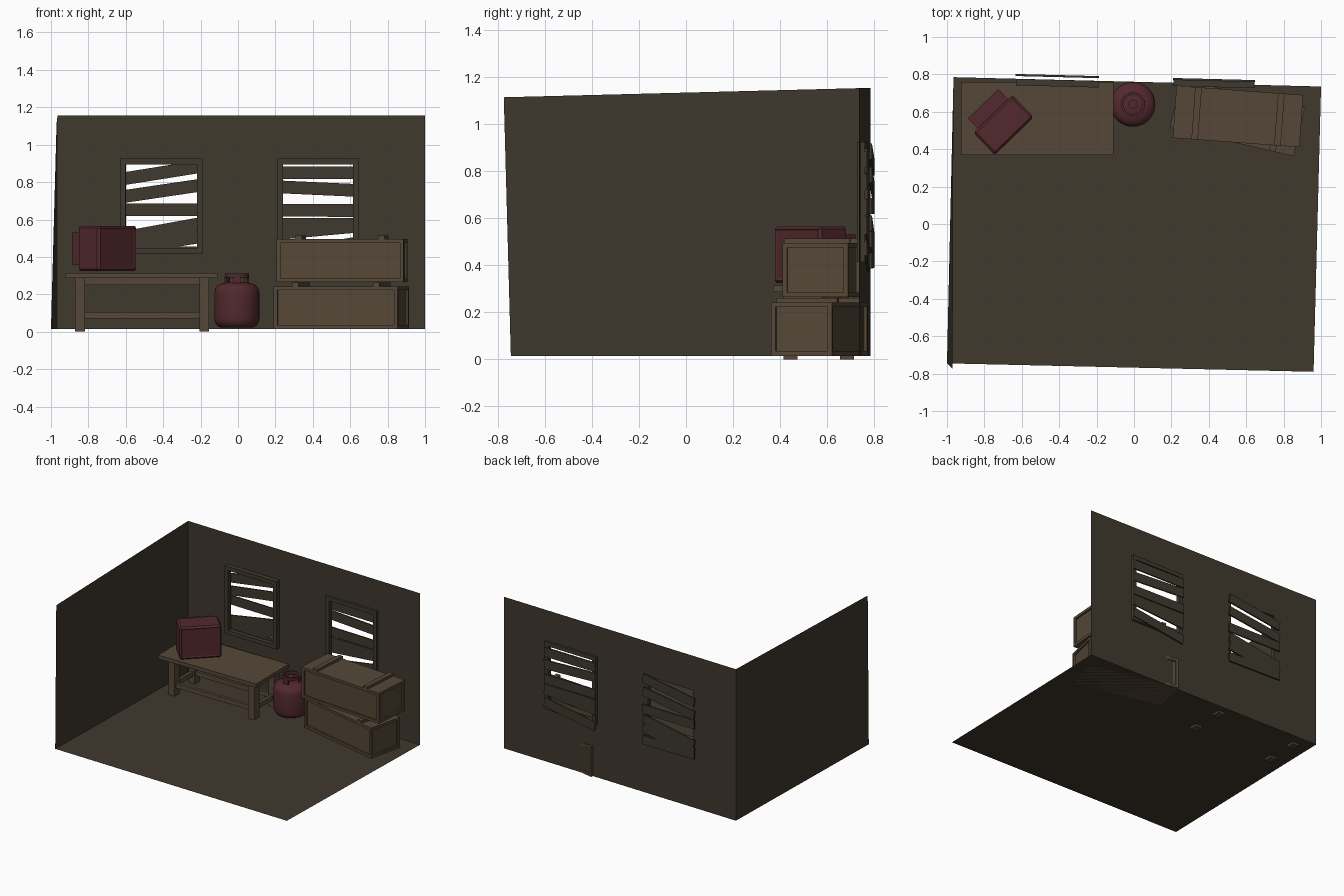
import bpy, bmesh, math
from mathutils import Matrix, Vector

if "Cube" in bpy.data.objects:
    bpy.data.objects.remove(bpy.data.objects["Cube"])


def mat(name, col):
    m = bpy.data.materials.new(name)
    m.diffuse_color = (*col, 1)
    m.use_nodes = True
    m.node_tree.nodes["Principled BSDF"].inputs["Base Color"].default_value = m.diffuse_color
    return m


WALL = mat("wall_paint", (0.05, 0.041, 0.027))
FLOOR = mat("floor_boards", (0.052, 0.04, 0.027))
WOOD = mat("wood", (0.09, 0.064, 0.038))
DARK = mat("dark_wood", (0.048, 0.041, 0.028))
RED = mat("red_paint", (0.085, 0.022, 0.026))


def add(name, bm, m):
    me = bpy.data.meshes.new(name)
    bm.to_mesh(me)
    bm.free()
    ob = bpy.data.objects.new(name, me)
    bpy.context.collection.objects.link(ob)
    me.materials.append(m)
    return ob


def bm_box(bm, c, s):
    return bmesh.ops.create_cube(bm, size=1, matrix=Matrix.Translation(c) @ Matrix.Diagonal((*s, 1)))


def box(name, c, s, m, rot=(0, 0, 0)):
    bm = bmesh.new()
    bm_box(bm, (0, 0, 0), s)
    ob = add(name, bm, m)
    ob.location, ob.rotation_euler = c, rot
    return ob


def span(name, x, y, z, m):
    return box(name, [(a + b) / 2 for a, b in (x, y, z)], [b - a for a, b in (x, y, z)], m)


def poly(name, pts, m):
    bm = bmesh.new()
    bm.faces.new([bm.verts.new(p) for p in pts])
    return add(name, bm, m)


# room shell: floor, left wall, back wall with two window openings
def wall_y(x):
    return 0.785 - (x + 0.965) * 0.0255


F = 0.015
TILT = -math.atan(0.0255)
back_l, front_l = (-0.965, 0.785, F), (-1.0, -0.745, F)
poly("floor", [front_l, (0.96, -0.79, F), (1, 0.735, F), back_l], FLOOR)
poly("left_wall", [front_l, back_l, (-0.965, 0.785, 1.155), (-0.97, -0.775, 1.115)], WALL)
xs = (-0.965, -0.60, -0.22, 0.24, 0.615, 1.0)
zs = (F, 0.44, 0.90, 1.155)
bm = bmesh.new()
grid = [[bm.verts.new((x, wall_y(x), z)) for z in zs] for x in xs]
for i in range(5):
    for k in range(3):
        if k == 1 and i in (1, 3):
            continue
        bm.faces.new((grid[i][k], grid[i + 1][k], grid[i + 1][k + 1], grid[i][k + 1]))
add("back_wall", bm, WALL)


# windows: frame inside, boards nailed on outside (left z, right z of each centre)
def window(side, x0, x1, off, boards):
    cx = (x0 + x1) / 2
    w, t, z0, z1 = x1 - x0, 0.03, 0.415, 0.925
    bm = bmesh.new()
    for s in (-1, 1):
        bm_box(bm, (s * (w - t) / 2, 0, (z0 + z1) / 2), (t, 0.035, z1 - z0))
    for z in (z0 + t / 2, z1 - t / 2):
        bm_box(bm, (0, 0, z), (w - 2 * t, 0.035, t))
    fr = add(side + "_window_frame", bm, DARK)
    fr.location = (cx, wall_y(cx) + off, 0)
    fr.rotation_euler.z = TILT
    for n, (a, b) in enumerate(boards):
        box(f"{side}_window_board_{n}", (cx, wall_y(cx) + 0.02, (a + b) / 2), (w, 0.011, 0.068),
            DARK, (0, -math.atan2(b - a, w), TILT))


window("left", -0.63, -0.19, -0.018,
       [(0.815, 0.885), (0.72, 0.785), (0.652, 0.652), (0.50, 0.58), (0.44, 0.51), (0.425, 0.42)])
window("right", 0.21, 0.645, 0.0,
       [(0.85, 0.85), (0.775, 0.755), (0.65, 0.648), (0.575, 0.575), (0.405, 0.475)][:4]
       + [(0.525, 0.565), (0.405, 0.475)])

# table
span("table_top", (-0.925, -0.11), (0.37, 0.76), (0.287, 0.315), WOOD)
legs_x, legs_y = (-0.845, -0.18), (0.445, 0.685)
for x in legs_x:
    for y in legs_y:
        span("table_leg", (x - 0.026, x + 0.026), (y - 0.03, y + 0.03), (0, 0.287), WOOD)
for z0, z1 in ((0.25, 0.287), (0.07, 0.105)):
    for y in legs_y:
        span("table_long_rail", (-0.82, -0.205), (y - 0.012, y + 0.012), (z0, z1), WOOD)
    for x in legs_x:
        span("table_side_rail", (x - 0.012, x + 0.012), (0.475, 0.655), (z0, z1), WOOD)


# crates: box with recessed panels on the sides, battens across the lid
def crate(name, cx, cy, ang, l, d, z0, z1):
    bm = bmesh.new()
    bm_box(bm, (0, 0, (z0 + z1) / 2), (l, d, z1 - z0))
    bm.normal_update()
    sides = [f for f in bm.faces if abs(f.normal.z) < 0.5]
    rim = bmesh.ops.inset_individual(bm, faces=sides, thickness=0.028, depth=0)
    bm.normal_update()
    for f in sides:
        new = bmesh.ops.extrude_discrete_faces(bm, faces=[f])["faces"][0]
        bmesh.ops.translate(bm, verts=new.verts, vec=-new.normal * 0.012)
    for s in (-1, 1):
        bm_box(bm, (s * 0.222, 0, z1 + 0.008), (0.035, d, 0.022))
    ob = add(name, bm, WOOD)
    ob.location = (cx, cy, 0)
    ob.rotation_euler.z = math.radians(ang)


crate("lower_crate", 0.552, 0.568, -13, 0.68, 0.265, 0.015, 0.243)
crate("upper_crate", 0.556, 0.575, -4.2, 0.68, 0.28, 0.265, 0.495)

# old television: cabinet, shallow screen recess, narrower rear housing
bm = bmesh.new()
bm_box(bm, (0, 0.0825, 0.445), (0.29, 0.165, 0.242))
bmesh.ops.bevel(bm, geom=bm.edges[:], offset=0.012, segments=1, affect='EDGES')
bm.normal_update()
front = [f for f in bm.faces if f.normal.y < -0.99]
bmesh.ops.inset_region(bm, faces=front, thickness=0.012, depth=-0.004)
bm_box(bm, (0, 0.2, 0.445), (0.226, 0.08, 0.172))
tv = add("television", bm, RED)
tv.location = (-0.64, 0.47, 0)
tv.rotation_euler.z = math.radians(44)


# gas bottle: lathed body, carrying collar, valve
def lathe(name, prof, m, steps=32):
    bm = bmesh.new()
    vs = [bm.verts.new((r, 0, z)) for r, z in prof]
    es = [bm.edges.new(p) for p in zip(vs, vs[1:])]
    bmesh.ops.spin(bm, geom=vs + es, cent=(0, 0, 0), axis=(0, 0, 1), angle=2 * math.pi, steps=steps)
    bmesh.ops.remove_doubles(bm, verts=bm.verts[:], dist=1e-5)
    bmesh.ops.recalc_face_normals(bm, faces=bm.faces[:])
    for f in bm.faces:
        f.smooth = True
    ob = add(name, bm, m)
    ob.location = (-0.006, 0.64, 0)
    bpy.context.view_layer.objects.active = ob
    ob.select_set(True)
    bpy.ops.object.shade_smooth_by_angle(angle=math.radians(35))
    ob.select_set(False)
    return ob


lathe("gas_bottle", [(0, 0.022), (0.085, 0.022), (0.105, 0.032), (0.117, 0.052), (0.12, 0.07), (0.12, 0.21),
                     (0.116, 0.23), (0.103, 0.247), (0.08, 0.258), (0.04, 0.266), (0, 0.268)], RED)
lathe("bottle_collar", [(0.052, 0.29), (0.064, 0.29), (0.064, 0.312), (0.052, 0.312), (0.052, 0.29)], RED)
lathe("bottle_valve", [(0, 0.26), (0.018, 0.26), (0.018, 0.285), (0.025, 0.288), (0.025, 0.3), (0, 0.3)], RED, 16)
for k in range(3):
    a = math.radians(30 + 120 * k)
    box("collar_post", (-0.006 + 0.058 * math.cos(a), 0.64 + 0.058 * math.sin(a), 0.277),
        (0.011, 0.04, 0.034), RED, (0, 0, a))
